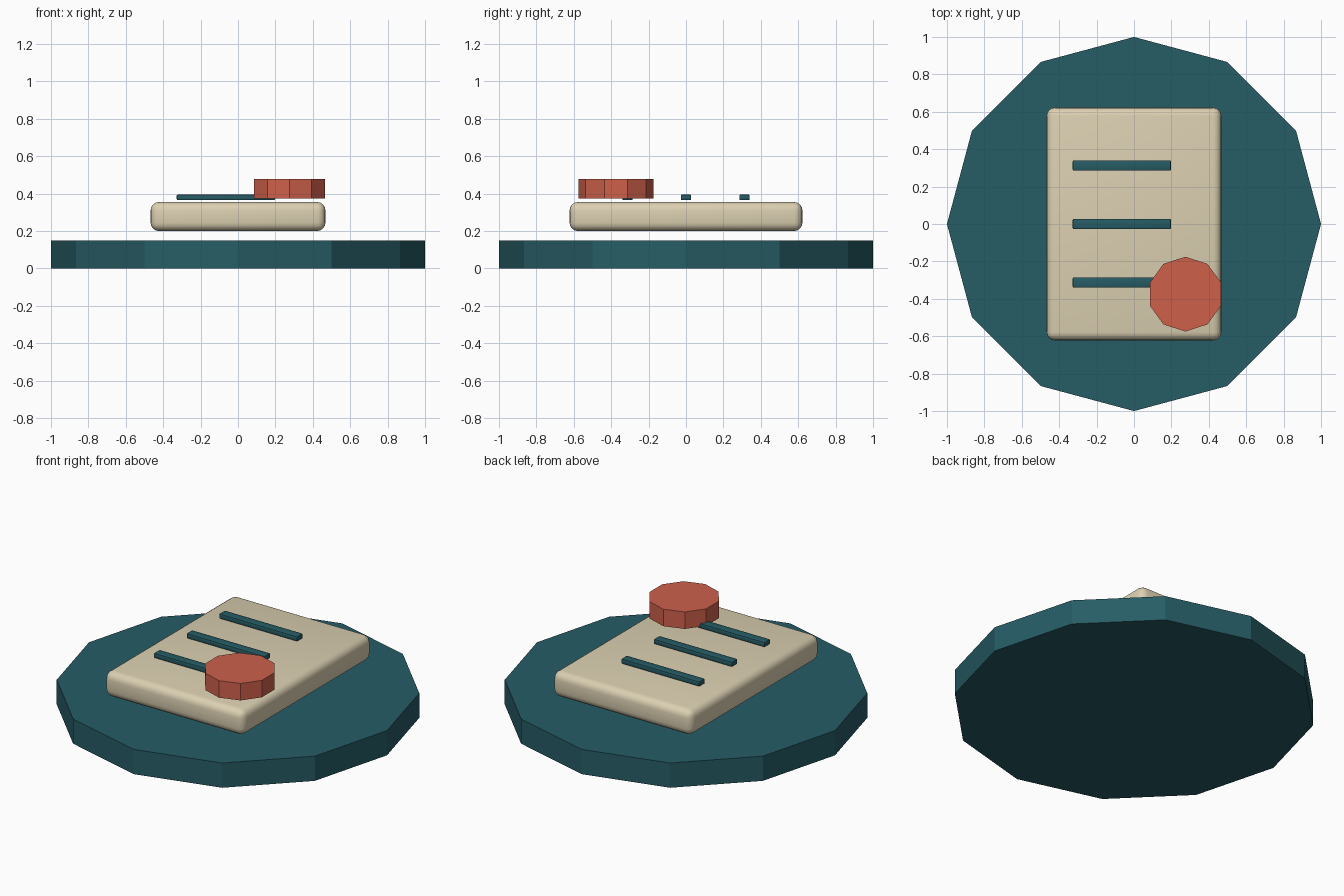
import bpy
import math

if "Cube" in bpy.data.objects:
    bpy.data.objects.remove(bpy.data.objects["Cube"])


def material(name, rgb):
    m = bpy.data.materials.new(name)
    m.diffuse_color = (*rgb, 1)
    m.use_nodes = True
    m.node_tree.nodes["Principled BSDF"].inputs["Base Color"].default_value = m.diffuse_color
    return m


teal = material("deep teal", (0.0194, 0.107, 0.130))
cream = material("cream", (0.716, 0.631, 0.445))
red = material("brick red", (0.610, 0.117, 0.0704))


def disc(name, sides, radius, x, y, z0, z1, mat):
    bpy.ops.mesh.primitive_cylinder_add(vertices=sides, radius=radius, depth=z1 - z0,
                                        location=(x, y, (z0 + z1) / 2))
    ob = bpy.context.object
    ob.name = name
    ob.data.materials.append(mat)
    return ob


def rounded_box(name, size, loc, bevel, segments, mat):
    bpy.ops.mesh.primitive_cube_add(size=1, location=loc)
    ob = bpy.context.object
    ob.name = name
    ob.scale = size
    bpy.ops.object.transform_apply(location=False, rotation=False, scale=True)
    ob.data.materials.append(mat)
    mod = ob.modifiers.new("rounded edges", 'BEVEL')
    mod.width = bevel
    mod.segments = segments
    bpy.ops.object.modifier_apply(modifier=mod.name)
    bpy.ops.object.shade_smooth_by_angle(angle=math.radians(35))
    return ob


# twelve-sided base plate
disc("base", 12, 1.0, 0, 0, 0, 0.15, teal)

# rounded page hovering over the base
rounded_box("page", (0.935, 1.245, 0.155), (0, 0, 0.2775), 0.045, 4, cream)

# three raised bars on the page
for i, y in enumerate((0.3125, 0, -0.3125)):
    rounded_box(f"bar_{i + 1}", (0.525, 0.055, 0.03), (-0.065, y, 0.38), 0.006, 2, teal)

# ten-sided seal
disc("seal", 10, 0.2, 0.275, -0.375, 0.375, 0.478, red)
